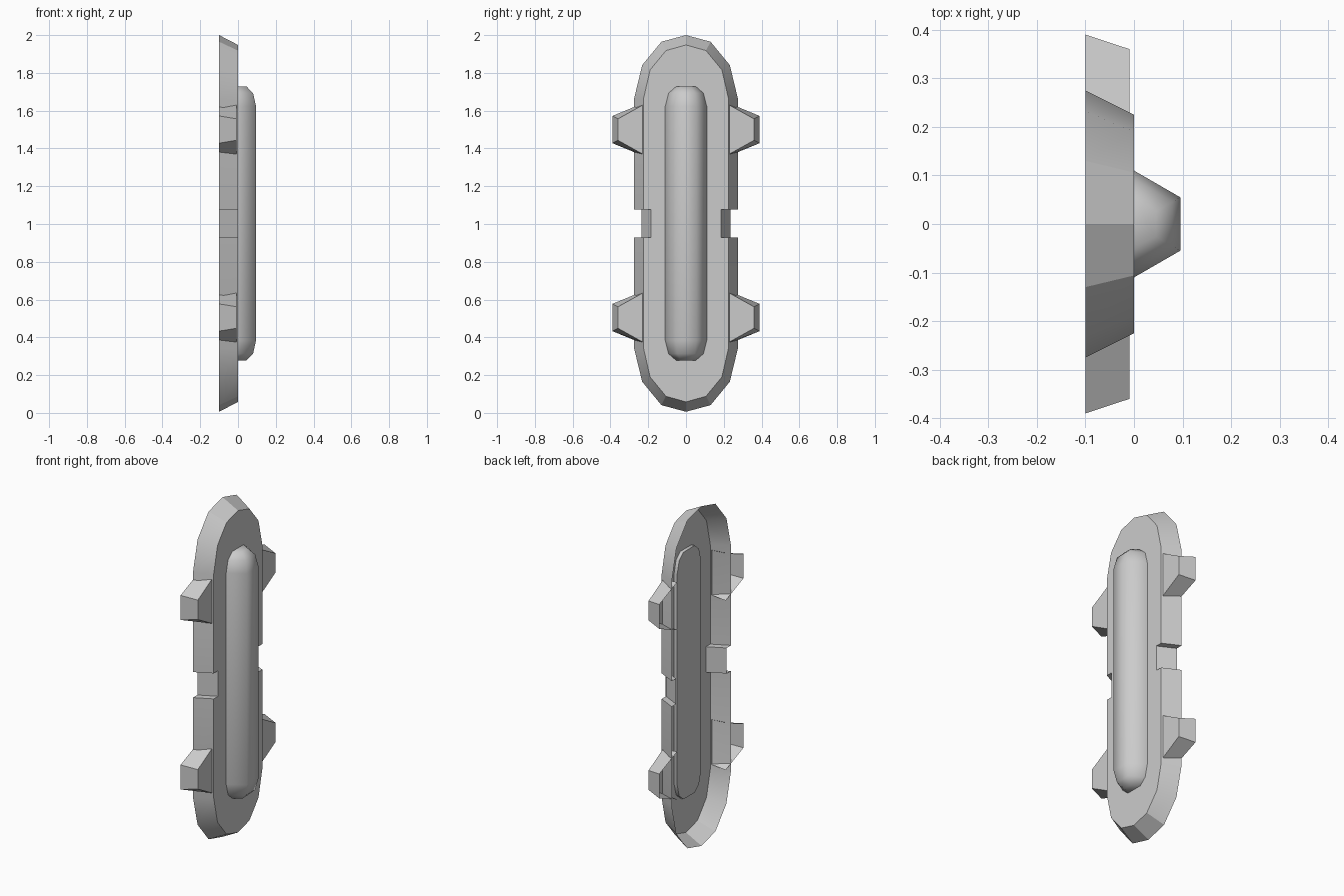
import bpy, bmesh, math

if "Cube" in bpy.data.objects:
    bpy.data.objects.remove(bpy.data.objects["Cube"])

CZ = 1.003  # mid height of the whole piece


def make(name, bm, angle=None):
    bmesh.ops.recalc_face_normals(bm, faces=bm.faces)
    me = bpy.data.meshes.new(name)
    bm.to_mesh(me)
    bm.free()
    ob = bpy.data.objects.new(name, me)
    bpy.context.collection.objects.link(ob)
    if angle:
        bpy.ops.object.select_all(action='DESELECT')
        bpy.context.view_layer.objects.active = ob
        ob.select_set(True)
        bpy.ops.object.shade_smooth_by_angle(angle=math.radians(angle))
    return ob


def bridge(bm, a, b, closed=True):
    n = len(a)
    for i in range(n if closed else n - 1):
        j = (i + 1) % n
        bm.faces.new((a[i], a[j], b[j], b[i]))


def outline(quarter):
    """Mirror a quarter outline (top centre to notch) into a closed loop."""
    right = quarter + [(y, -z) for y, z in reversed(quarter[1:])]
    right[-1] = (0, -quarter[0][1])
    if len(right) < 2 * len(quarter):
        right.append((0, -quarter[0][1]))
    half = quarter + [(y, -z) for y, z in reversed(quarter[1:])] + [(0, -quarter[0][1])]
    return half + [(-y, z) for y, z in reversed(half[1:-1])]


# Base plate: open-backed shell with sloping walls, rounded ends and side notches
outer = outline([(0, .997), (.13, .962), (.232, .838), (.275, .66),
                 (.275, .075), (.235, .075)])
inner = outline([(0, .945), (.106, .915), (.19, .813), (.225, .66),
                 (.225, .075), (.185, .075)])
bm = bmesh.new()
back = [bm.verts.new((-.1, y, z + CZ)) for y, z in outer]
front = [bm.verts.new((0, y, z + CZ)) for y, z in inner]
bridge(bm, back, front)
bm.faces.new(front)
make("base_plate", bm, 25)

# Raised centre bar: half hexagonal capsule with a flat back behind the plate
bm = bmesh.new()
rings = []
for r, z in [(.052, -.725), (.092, -.69), (.11, -.62),
             (.11, .62), (.092, .69), (.052, .725)]:
    pts = [(-.02, r), (0, r), (.866 * r, .5 * r),
           (.866 * r, -.5 * r), (0, -r), (-.02, -r)]
    rings.append([bm.verts.new((x, y, z + CZ)) for x, y in pts])
for a, b in zip(rings, rings[1:]):
    bridge(bm, a, b)
bm.faces.new(rings[0])
bm.faces.new(rings[-1])
make("centre_bar", bm, 65)

# Side tabs: tapered hollow lugs, open at the back and on the wall side
for side, label in ((1, "left"), (-1, "right")):
    for z0, level in ((1.5, "upper"), (.505, "lower")):
        bm = bmesh.new()
        bk = [bm.verts.new((-.1, side * y, z0 + z)) for y, z in
              [(.225, .14), (.39, .072), (.39, -.072), (.225, -.14)]]
        fr = [bm.verts.new((-.009, side * y, z0 + z)) for y, z in
              [(.225, .132), (.36, .057), (.36, -.057), (.225, -.132)]]
        bridge(bm, bk, fr, closed=False)
        bm.faces.new(fr)
        make(f"{label}_{level}_tab", bm)
